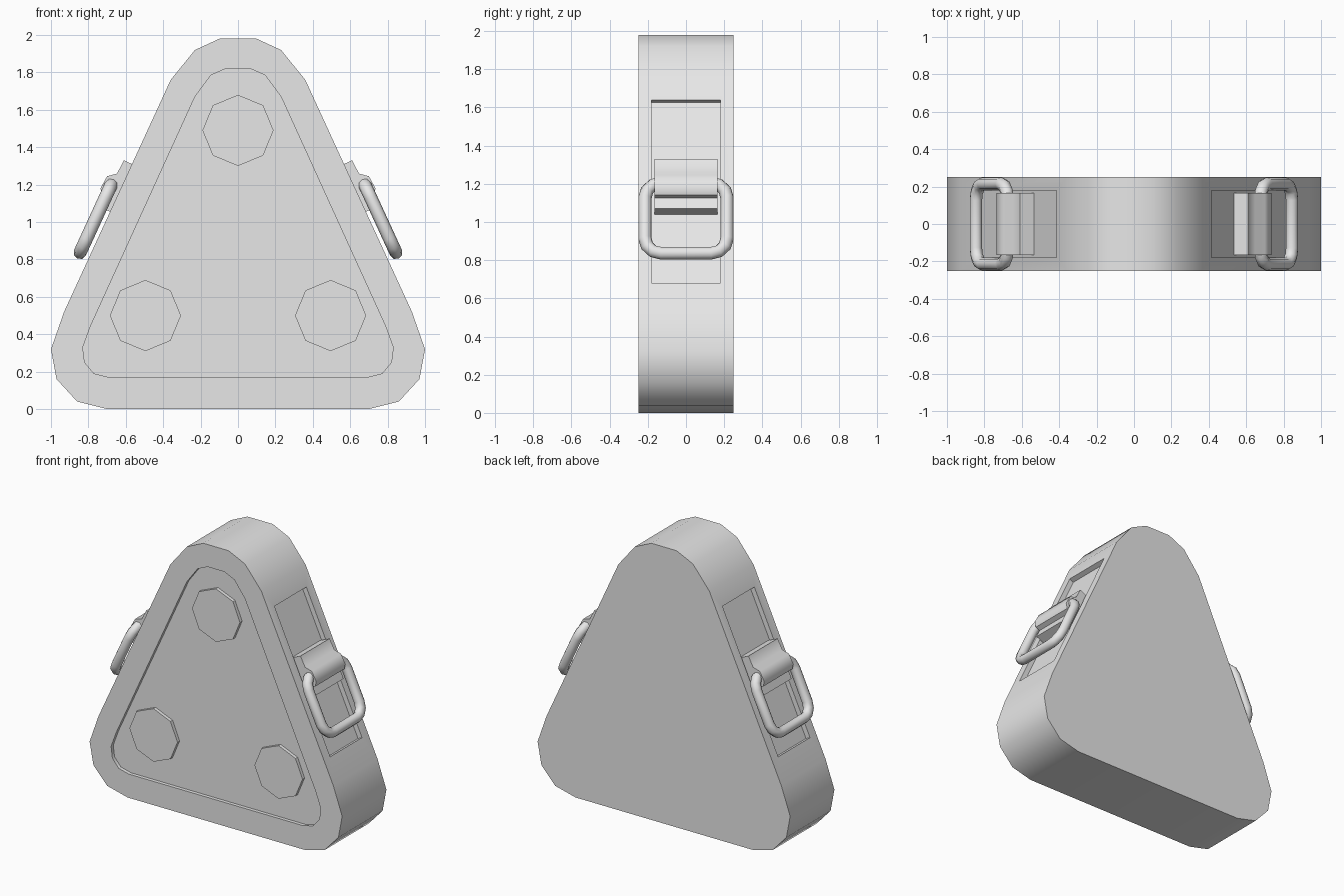
import bpy, bmesh, math
from mathutils import Matrix, Vector

if "Cube" in bpy.data.objects:
    bpy.data.objects.remove(bpy.data.objects["Cube"], do_unlink=True)

grey = bpy.data.materials.new("plain_grey")
grey.use_nodes = True
grey.diffuse_color = (0.8, 0.8, 0.8, 1)
grey.node_tree.nodes["Principled BSDF"].inputs["Base Color"].default_value = (0.8, 0.8, 0.8, 1)


def prism(name, profile, y0, y1, matrix=Matrix()):
    """Extrude an x-z profile along y."""
    bm = bmesh.new()
    face = bm.faces.new([bm.verts.new((x, y0, z)) for x, z in profile])
    ext = bmesh.ops.extrude_face_region(bm, geom=[face])
    verts = [v for v in ext["geom"] if isinstance(v, bmesh.types.BMVert)]
    bmesh.ops.translate(bm, verts=verts, vec=(0, y1 - y0, 0))
    bmesh.ops.recalc_face_normals(bm, faces=bm.faces)
    bm.transform(matrix)
    mesh = bpy.data.meshes.new(name)
    bm.to_mesh(mesh)
    bm.free()
    obj = bpy.data.objects.new(name, mesh)
    bpy.context.collection.objects.link(obj)
    mesh.materials.append(grey)
    return obj


def select(obj):
    bpy.ops.object.select_all(action="DESELECT")
    obj.select_set(True)
    bpy.context.view_layer.objects.active = obj


def smooth(obj, degrees):
    select(obj)
    bpy.ops.object.shade_smooth_by_angle(angle=math.radians(degrees))


def cut(obj, cutter):
    mod = obj.modifiers.new("cut", "BOOLEAN")
    mod.operation, mod.solver, mod.object = "DIFFERENCE", "EXACT", cutter
    select(obj)
    bpy.ops.object.modifier_apply(modifier=mod.name)
    bpy.data.objects.remove(cutter, do_unlink=True)


def mirrored(half):
    return half + [(-x, z) for x, z in reversed(half)]


# Local frame on the sloping side: x runs down the slope, z points outward
slope = Vector((0.57, 0, -1.24)).normalized()
out = slope.cross(Vector((0, 1, 0)))
frame = Matrix.Translation((0.617, 0, 1.2)) @ Matrix((slope, (0, 1, 0), out)).transposed().to_4x4()
sides = {"left": frame, "right": Matrix.Rotation(math.pi, 4, "Z") @ frame}

# Rounded triangular body
body = prism("body", mirrored([(0.1, 1.98), (0.23, 1.92), (0.36, 1.76), (0.93, 0.52),
                               (1.0, 0.32), (0.97, 0.16), (0.86, 0.04), (0.7, 0)]), -0.25, 0.25)

# Recessed front panel
FLOOR = -0.225
cut(body, prism("panel_cutter", mirrored([(0.065, 1.82), (0.145, 1.785), (0.23, 1.67), (0.79, 0.44),
                                          (0.83, 0.33), (0.82, 0.25), (0.77, 0.19), (0.69, 0.17)]),
                -0.3, FLOOR))

# Side pockets
for matrix in sides.values():
    cut(body, prism("pocket_cutter", [(-0.484, -0.035), (0.572, -0.035), (0.572, 0.1), (-0.484, 0.1)],
                    -0.18, 0.18, matrix))
smooth(body, 40)

# Raised octagonal pads
for name, cx, cz in (("top_pad", 0, 1.49), ("left_pad", 0.495, 0.5), ("right_pad", -0.495, 0.5)):
    octagon = [(cx + 0.19 * math.cos(i * math.pi / 4), cz + 0.19 * math.sin(i * math.pi / 4))
               for i in range(8)]
    prism(name, octagon, -0.249, FLOOR + 0.02)


def ring(name, matrix):
    """Rounded rectangular loop of round bar."""
    u0, u1, w, r = 0.02, 0.426, 0.215, 0.085
    corners = [(u1 - r, w - r), (u0 + r, w - r), (u0 + r, r - w), (u1 - r, r - w)]
    points = []
    for k, (u, y) in enumerate(corners):
        for step in range(4):
            a = math.pi / 2 * (k + step / 3)
            points.append((u + r * math.cos(a), y + r * math.sin(a), 0.055))
    curve = bpy.data.curves.new(name, "CURVE")
    curve.dimensions = "3D"
    curve.bevel_depth = 0.035
    curve.bevel_resolution = 2
    spline = curve.splines.new("POLY")
    spline.points.add(len(points) - 1)
    for p, co in zip(spline.points, points):
        p.co = (*co, 1)
    spline.use_cyclic_u = True
    curve.materials.append(grey)
    obj = bpy.data.objects.new(name, curve)
    bpy.context.collection.objects.link(obj)
    obj.matrix_world = matrix
    select(obj)
    bpy.ops.object.convert(target="MESH")
    smooth(bpy.context.object, 60)


# Bracket with a curled lip, and the carrying ring it holds
clip = [(-0.121, -0.036), (-0.121, 0.048), (-0.041, 0.052), (-0.006, 0.094), (0.0675, 0.099),
        (0.098, 0.075), (0.1, 0.04), (0.16, 0.04), (0.16, -0.036)]
for side, matrix in sides.items():
    smooth(prism(side + "_bracket", clip, -0.165, 0.165, matrix), 48)
    ring(side + "_ring", matrix)
